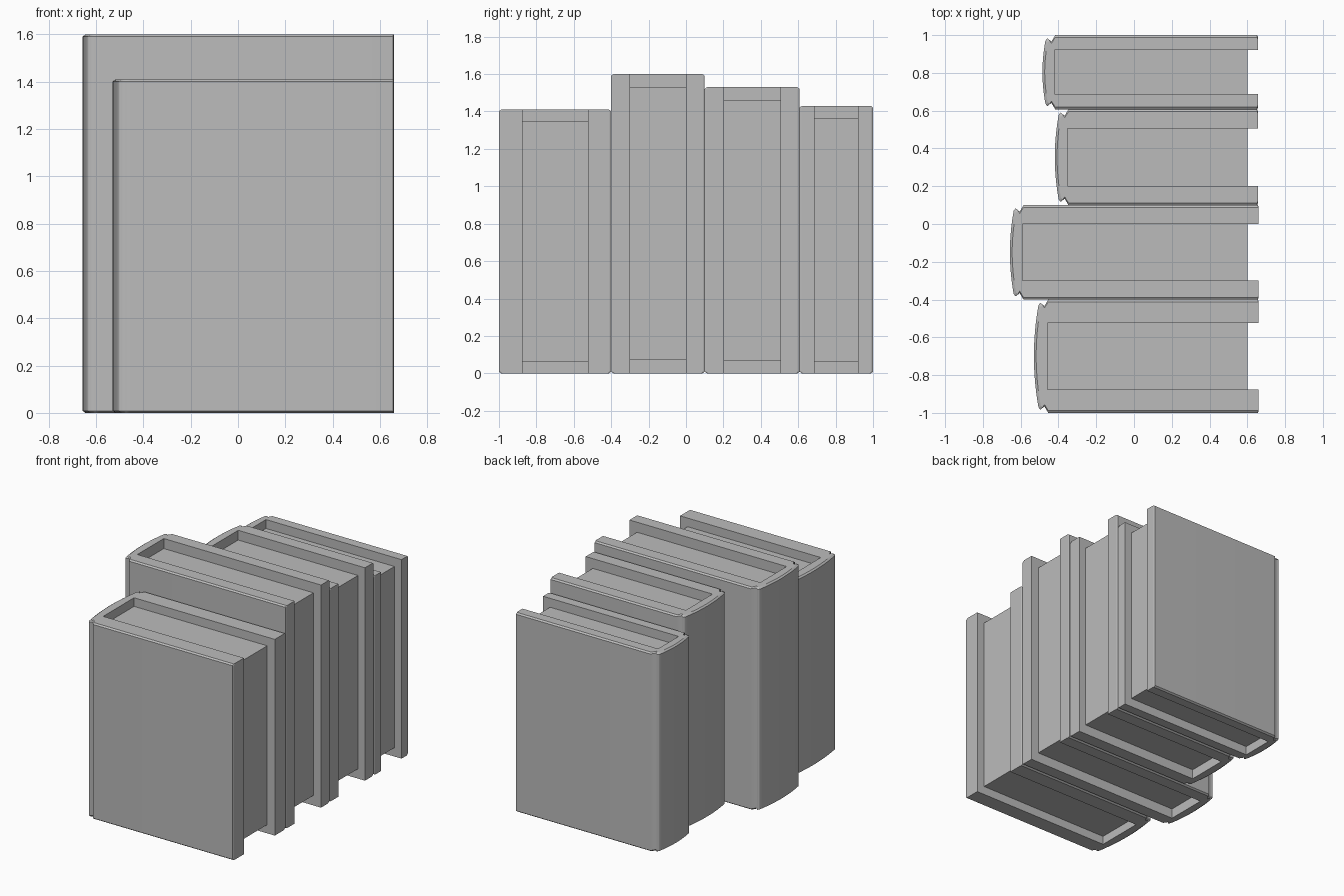
import bpy, bmesh

cube = bpy.data.objects.get("Cube")
if cube:
    bpy.data.objects.remove(cube, do_unlink=True)

# Single plain grey for covers and pages
grey = bpy.data.materials.new("mid grey")
grey.use_nodes = True
GREY = (0.5, 0.5, 0.5, 1)
grey.diffuse_color = GREY
grey.node_tree.nodes["Principled BSDF"].inputs["Base Color"].default_value = GREY

PAGE_END, ARC_STEPS = 0.6, 12
RIM_IN, RIM_DROP = 0.012, 0.009


def finish(bm, name):
    bmesh.ops.recalc_face_normals(bm, faces=bm.faces)
    mesh = bpy.data.meshes.new(name)
    bm.to_mesh(mesh)
    bm.free()
    mesh.materials.append(grey)
    obj = bpy.data.objects.new(name, mesh)
    bpy.context.collection.objects.link(obj)
    return obj


def cover(name, y0, y1, height, x0, fore, board):
    """U-shaped hardback: two boards, hinge grooves and a rounded spine."""
    mid, half = (y0 + y1) / 2, (y1 - y0) / 2
    # Softened board edge, hinge groove and spine shoulder of one side
    reach = half - 0.03
    side = [(fore, half - 0.01), (fore - 0.004, half), (x0 + 0.005, half),
            (x0 - 0.015, half - 0.034), (x0 - 0.037, half - 0.017),
            (x0 - 0.047, reach)]
    arc = []
    for i in range(1, ARC_STEPS):
        t = 1 - 2 * i / ARC_STEPS
        arc.append((x0 - 0.047 - 0.04 * (y1 - y0) * (1 - t * t), reach * t))
    outer = side + arc + [(x, -y) for x, y in reversed(side)]
    inner = [(fore, board - half), (x0, board - half),
             (x0, half - board), (fore, half - board)]
    # Chamfered rim: the outside drawn in a little at the head and foot
    rim = [(x + (RIM_IN if x < x0 - 0.03 else 0), y * (1 - RIM_IN / half))
           for x, y in outer]

    bm = bmesh.new()
    levels = [(0, rim), (RIM_DROP, outer), (height - RIM_DROP, outer), (height, rim)]
    rings = [[bm.verts.new((x, mid + y, z)) for x, y in profile + inner]
             for z, profile in levels]
    bm.faces.new(rings[0][::-1])
    bm.faces.new(rings[-1])
    n = len(rings[0])
    for low, high in zip(rings, rings[1:]):
        for i in range(n):
            j = (i + 1) % n
            bm.faces.new((low[i], low[j], high[j], high[i]))

    # Only the upright lines of the grooves and spine are smooth
    for face in bm.faces:
        face.smooth = True
    for edge in bm.edges:
        edge.smooth = False
    for low, high in zip(rings, rings[1:]):
        for i in range(2, len(outer) - 2):
            bm.edges.get((low[i], high[i])).smooth = True
    obj = finish(bm, name)
    flat_boards = obj.modifiers.new("flat_boards", 'WEIGHTED_NORMAL')
    flat_boards.keep_sharp = True


def pages(name, y0, y1, height, x0, board, inset):
    """Page block, set in from the head, foot and fore edge."""
    bm = bmesh.new()
    bmesh.ops.create_cube(bm, size=1)
    lo = (x0, y0 + board, inset)
    hi = (PAGE_END, y1 - board, height - inset)
    for v in bm.verts:
        v.co = [lo[k] if v.co[k] < 0 else hi[k] for k in range(3)]
    finish(bm, name)


# name, y range, height, spine inside x, fore edge x, board thickness, page inset
BOOKS = [
    ("front_book", -1.0, -0.4, 1.41, -0.459, 0.66, 0.125, 0.062),
    ("tall_book", -0.4, 0.1, 1.6, -0.59, 0.66, 0.1, 0.072),
    ("third_book", 0.1, 0.607, 1.53, -0.352, 0.656, 0.102, 0.07),
    ("back_book", 0.607, 1.0, 1.43, -0.422, 0.656, 0.08, 0.064),
]
for name, y0, y1, height, x0, fore, board, inset in BOOKS:
    cover(name + "_cover", y0, y1, height, x0, fore, board)
    pages(name + "_pages", y0, y1, height, x0, board, inset)
